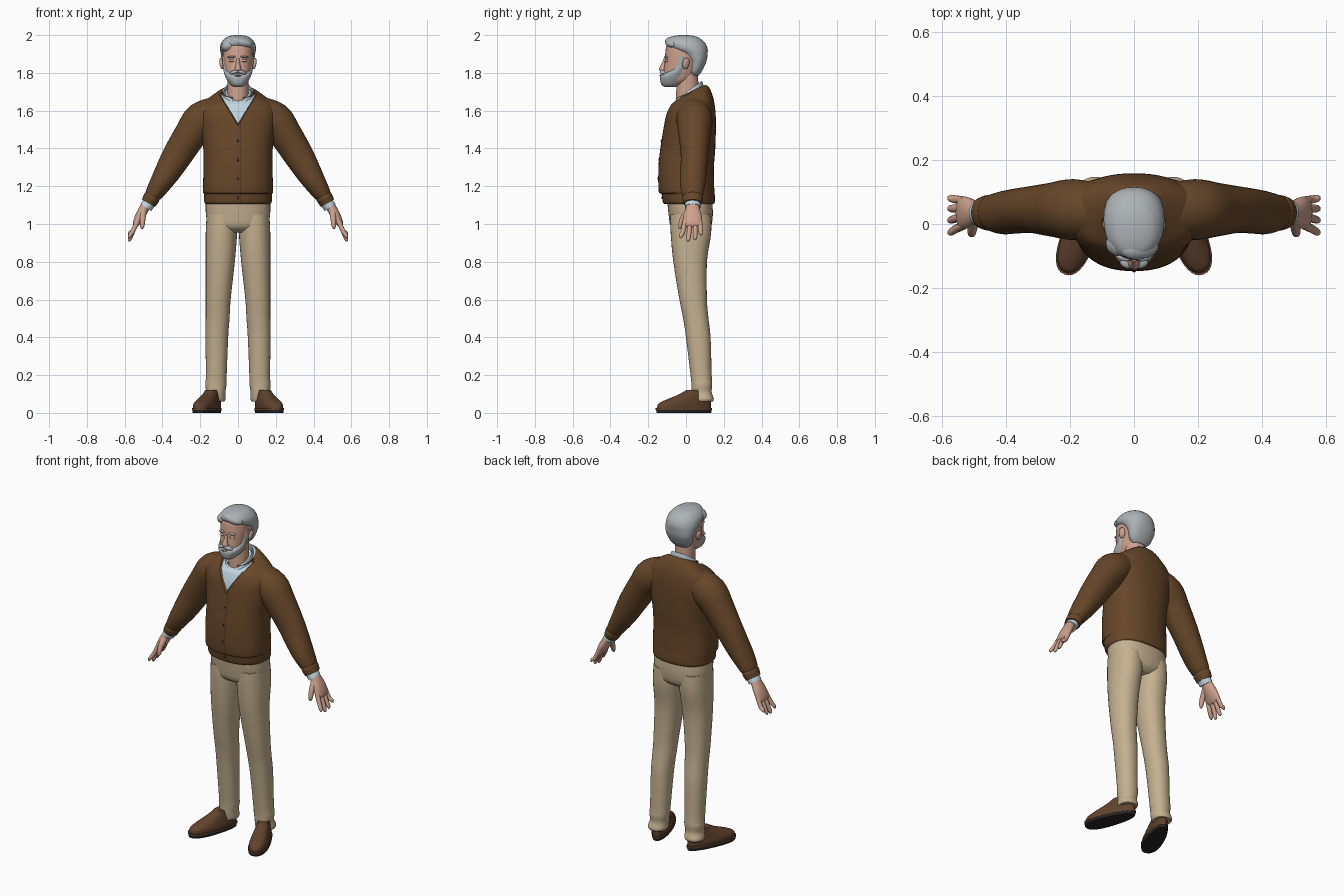
import bpy, bmesh, math
from mathutils import Vector, Matrix

if "Cube" in bpy.data.objects:
    bpy.data.objects.remove(bpy.data.objects["Cube"])


def material(name, r, g, b):
    m = bpy.data.materials.new(name)
    m.diffuse_color = (r, g, b, 1)
    m.use_nodes = True
    m.node_tree.nodes["Principled BSDF"].inputs["Base Color"].default_value = m.diffuse_color
    return m


BROWN = material("brown_knit", .135, .062, .022)
SEAM = material("dark_seam", .05, .024, .012)
TAN = material("tan_cotton", .56, .44, .28)
BLUE = material("pale_blue_cloth", .53, .66, .74)
SKIN = material("skin", .62, .36, .27)
LID = material("eyelid_skin", .40, .20, .15)
GREY = material("grey_hair", .42, .45, .465)
LEATHER = material("shoe_leather", .12, .055, .027)
SOLE = material("dark_sole", .022, .017, .017)


def finish(bm, name, mats, mirror=False, angle=50):
    bmesh.ops.recalc_face_normals(bm, faces=bm.faces[:])
    me = bpy.data.meshes.new(name)
    bm.to_mesh(me)
    bm.free()
    for m in mats:
        me.materials.append(m)
    for p in me.polygons:
        p.use_smooth = True
    me.set_sharp_from_angle(angle=math.radians(angle))
    ob = bpy.data.objects.new(name, me)
    bpy.context.collection.objects.link(ob)
    if mirror:
        mod = ob.modifiers.new("mirror", 'MIRROR')
        mod.use_mirror_merge = False
    return ob


def spline(rows, steps):
    """Smooth interpolation through the rows."""
    out = []
    for i in range(len(rows) - 1):
        p = [rows[max(0, min(len(rows) - 1, i + k))] for k in (-1, 0, 1, 2)]
        for s in range(steps):
            t = s / steps
            out.append([.5 * (2 * b + (c - a) * t + (2 * a - 5 * b + 4 * c - d) * t * t
                              + (3 * b - a - 3 * c + d) * t ** 3) for a, b, c, d in zip(*p)])
    return out + [list(rows[-1])]


def skin_rings(frames, exp, seg):
    """Joins rings given as (centre, half axis a, half axis b) and caps both ends."""
    bm = bmesh.new()
    rings = []
    for c, a, b in frames:
        ring = []
        for k in range(seg):
            t = 2 * math.pi * k / seg
            u, v = math.cos(t), math.sin(t)
            u = math.copysign(abs(u) ** (2 / exp), u)
            v = math.copysign(abs(v) ** (2 / exp), v)
            ring.append(bm.verts.new(c + a * u + b * v))
        rings.append(ring)
    for r0, r1 in zip(rings, rings[1:]):
        for k in range(seg):
            n = (k + 1) % seg
            bm.faces.new((r0[k], r0[n], r1[n], r1[k]))
    bm.faces.new(rings[0])
    bm.faces.new(rings[-1])
    return bm


def stack(rows, exp=2, seg=32, steps=4):
    """Rows: z, half width, front y, back y, centre x, tilt."""
    full = [tuple(r) + (0, 0)[len(r) - 4:] for r in rows]
    frames = [(Vector((x, (f + k) / 2, z)), Vector((w, 0, 0)),
               Vector((0, 1, tilt)) * (k - f) / 2)
              for z, w, f, k, x, tilt in spline(full, steps)]
    return skin_rings(frames, exp, seg)


def tube(rows, seg=24, steps=4):
    """Rows: x, y, z, radius across, radius in y."""
    pts = spline(rows, steps)
    frames = []
    for i, p in enumerate(pts):
        tan = (Vector(pts[min(i + 1, len(pts) - 1)][:3]) - Vector(pts[max(i - 1, 0)][:3])).normalized()
        a = Vector((0, 1, 0)).cross(tan).normalized()
        frames.append((Vector(p[:3]), a * p[3], tan.cross(a) * p[4]))
    return skin_rings(frames, 2, seg)


def ellipsoid(name, loc, size, mat, mirror=False, rot=(0, 0, 0), seg=16):
    bm = bmesh.new()
    mtx = Matrix.Translation(loc)
    for ang, ax in zip(rot, 'XYZ'):
        mtx = mtx @ Matrix.Rotation(math.radians(ang), 4, ax)
    bmesh.ops.create_uvsphere(bm, u_segments=seg, v_segments=seg // 2 + 2, radius=1,
                              matrix=mtx @ Matrix.Diagonal((*size, 1)))
    return finish(bm, name, [mat], mirror)


# Cardigan body with a recessed shirt front and a dark button seam
bm = stack([(1.105, .165, -.11, .14), (1.115, .178, -.122, .152), (1.16, .18, -.13, .152),
            (1.175, .185, -.145, .15), (1.3, .183, -.146, .148), (1.4, .184, -.136, .155),
            (1.5, .198, -.12, .158), (1.58, .208, -.105, .157), (1.63, .193, -.09, .15, 0, .1),
            (1.66, .16, -.08, .14, 0, .2), (1.69, .108, -.065, .12, 0, .4),
            (1.702, .08, -.05, .10, 0, .45)], exp=2.3, seg=56)


def cut(co, no):
    faces = [f for f in bm.faces if len(f.verts) < 10 and f.calc_center_median().y < .02]
    geom = list({v for f in faces for v in f.verts}) + list({e for f in faces for e in f.edges}) + faces
    bmesh.ops.bisect_plane(bm, geom=geom, plane_co=co, plane_no=no)


for s in (1, -1):
    cut((0, 0, 1.52), (s, 0, -.6))
for x in (.012, .016):
    cut((x, 0, 0), (1, 0, 0))
front = []
for f in bm.faces:
    c = f.calc_center_median()
    if len(f.verts) > 10:
        f.material_index = 1 if c.z > 1.5 else 0
    elif c.y < .02 and c.z > 1.52 + abs(c.x) / .6:
        front.append(f)
    elif c.y < 0 and .012 < c.x < .016:
        f.material_index = 2
bmesh.ops.recalc_face_normals(bm, faces=bm.faces[:])
bmesh.ops.inset_region(bm, faces=front, thickness=.006, depth=-.009, use_even_offset=True)
for f in front:
    f.material_index = 1
finish(bm, "cardigan_body", [BROWN, BLUE, SEAM])
for i, (z, y) in enumerate([(1.14, -.127), (1.24, -.147), (1.34, -.143), (1.44, -.13)]):
    ellipsoid(f"button_{i + 1}", (0, y, z), (.007, .004, .007), SEAM, seg=10)

# Sleeves with ribbed cuffs, and shirt cuffs below them
finish(tube([(.10, .04, 1.60, .08, .085), (.19, .045, 1.55, .098, .095), (.25, .045, 1.475, .087, .085),
             (.32, .045, 1.365, .079, .073), (.37, .04, 1.28, .069, .07), (.41, .035, 1.215, .058, .067),
             (.445, .035, 1.16, .047, .057), (.452, .035, 1.148, .042, .052),
             (.458, .035, 1.138, .044, .055), (.474, .035, 1.11, .04, .049)], seg=32),
       "sleeve", [BROWN], True)
finish(tube([(.465, .035, 1.12, .034, .041), (.487, .035, 1.088, .034, .041)], steps=2),
       "shirt_cuff", [BLUE], True)

# Hands
finish(tube([(.475, .035, 1.12, .024, .032), (.495, .035, 1.085, .026, .037), (.52, .035, 1.04, .025, .049),
             (.54, .035, 1.0, .018, .050), (.546, .035, .985, .008, .042)]), "palm", [SKIN], True)
for name, y0, y1, z1 in [("index_finger", -.004, -.026, .925), ("middle_finger", .023, .012, .908),
                         ("ring_finger", .049, .048, .915), ("little_finger", .073, .08, .94)]:
    finish(tube([(.53, y0, 1.02, .013, .013), (.555, (y0 + y1) / 2, .965, .012, .013),
                 (.573, y1, z1 + .012, .010, .011), (.577, y1, z1, .004, .004)], seg=10, steps=3),
           name, [SKIN], True)
finish(tube([(.50, .015, 1.07, .018, .02), (.505, -.018, 1.025, .015, .016),
             (.507, -.03, .99, .012, .012), (.508, -.034, .975, .005, .005)], seg=10, steps=3),
       "thumb", [SKIN], True)

# Trousers
finish(stack([(.955, .09, -.04, .10), (.985, .15, -.08, .132), (1.05, .17, -.092, .142),
              (1.13, .17, -.10, .138)], exp=2.4, seg=40), "trouser_hips", [TAN])
legs = [(.06, .122, .09, .050, .052), (.075, .122, .09, .056, .057), (.11, .118, .083, .051, .053),
        (.15, .117, .084, .056, .055), (.2, .115, .08, .055, .056), (.4, .112, .065, .060, .065),
        (.5, .108, .052, .063, .067), (.6, .105, .038, .066, .073), (.8, .094, .022, .077, .089),
        (.95, .088, .026, .083, .107), (1.05, .086, .025, .08, .108)]
finish(stack([(z, w, y - d, y + d, x) for z, x, y, w, d in legs], exp=2.2), "trouser_leg", [TAN], True)


# Shoes: toes turned out, wider at the front
def shoe_part(name, rows, mat):
    sb = stack(rows, exp=2.3, seg=36)
    for v in sb.verts:
        v.co.x *= 1 - .16 * v.co.y / .15
    sb.transform(Matrix.Translation((.16, -.008, 0)) @ Matrix.Rotation(math.radians(21), 4, 'Z'))
    finish(sb, name, [mat], True, 40)


shoe_part("shoe_sole", [(0, .050, -.155, .15), (.018, .052, -.158, .153)], SOLE)
shoe_part("shoe_welt", [(.016, .053, -.16, .155), (.026, .053, -.16, .155)], LEATHER)
shoe_part("shoe_upper", [(.024, .049, -.153, .15), (.045, .049, -.148, .15), (.06, .046, -.125, .149),
                         (.08, .042, -.075, .147), (.10, .038, -.025, .144), (.12, .034, .01, .135)], LEATHER)

# Neck and open collar
finish(stack([(1.60, .058, -.055, .07), (1.70, .056, -.052, .068), (1.80, .055, -.045, .062)]), "neck", [SKIN])
bm = bmesh.new()
prev = None
for i in range(33):
    t = math.radians(-158 + 316 * i / 32)
    f = (1 - math.cos(t)) / 2
    point = max(0, (f - .75) / .2) * .025
    row = [bm.verts.new((r * math.sin(t), .014 + d * math.cos(t), z)) for r, d, z in
           [(.064, .060, 1.70 - .08 * f), (.067, .066, 1.755 - .10 * f), (.072, .071, 1.757 - .10 * f),
            (.09, .088 + point * .5, 1.708 - .085 * f - point)]]
    if prev:
        for k in range(3):
            bm.faces.new((prev[k], row[k], row[k + 1], prev[k + 1]))
    prev = row
collar = finish(bm, "shirt_collar", [BLUE])
thick = collar.modifiers.new("thickness", 'SOLIDIFY')
thick.thickness = .005

# Head
finish(stack([(1.735, .035, -.11, -.02), (1.76, .056, -.12, .03), (1.80, .068, -.12, .06),
              (1.85, .077, -.114, .085), (1.9, .081, -.11, .095), (1.95, .075, -.10, .08),
              (1.985, .04, -.06, .04)], exp=2.2), "face", [SKIN])
finish(stack([(1.785, .045, .025, .066), (1.81, .068, .015, .085), (1.86, .084, .012, .108),
              (1.90, .091, -.025, .114), (1.93, .095, -.085, .114), (1.96, .088, -.108, .10),
              (1.985, .066, -.092, .07), (1.996, .04, -.06, .04), (2.0, .012, -.03, .005)], exp=2.2),
       "hair", [GREY])
ellipsoid("hair_quiff", (.018, -.075, 1.962), (.062, .036, .026), GREY, rot=(0, 14, 8))
ellipsoid("hair_side_sweep", (-.05, -.06, 1.945), (.04, .04, .032), GREY, rot=(0, -25, 0))
finish(stack([(1.725, .022, -.112, -.06), (1.738, .042, -.13, -.02), (1.765, .06, -.137, .0),
              (1.785, .069, -.133, .005), (1.80, .074, -.115, .008), (1.83, .079, -.075, .01),
              (1.89, .085, -.055, .012)], exp=2.2), "beard", [GREY])
ellipsoid("moustache", (.02, -.123, 1.804), (.026, .016, .010), GREY, True, rot=(0, 16, 14))
ellipsoid("lower_lip", (0, -.132, 1.786), (.018, .008, .005), LID)

# Facial features
finish(stack([(1.806, .008, -.125, -.10), (1.813, .018, -.139, -.10), (1.822, .017, -.143, -.10),
              (1.845, .011, -.132, -.10), (1.875, .009, -.118, -.09)], seg=16), "nose", [SKIN])
ellipsoid("brow", (.034, -.106, 1.884), (.022, .009, .006), GREY, True, rot=(0, 6, 16))
ellipsoid("eyelid", (.033, -.103, 1.864), (.016, .008, .008), SKIN, True, rot=(0, 0, 18))
ellipsoid("eye_line", (.033, -.107, 1.861), (.013, .005, .003), LID, True, rot=(0, 0, 18))
ellipsoid("ear", (.086, .0, 1.85), (.011, .019, .031), SKIN, True, rot=(-10, 8, 15))
